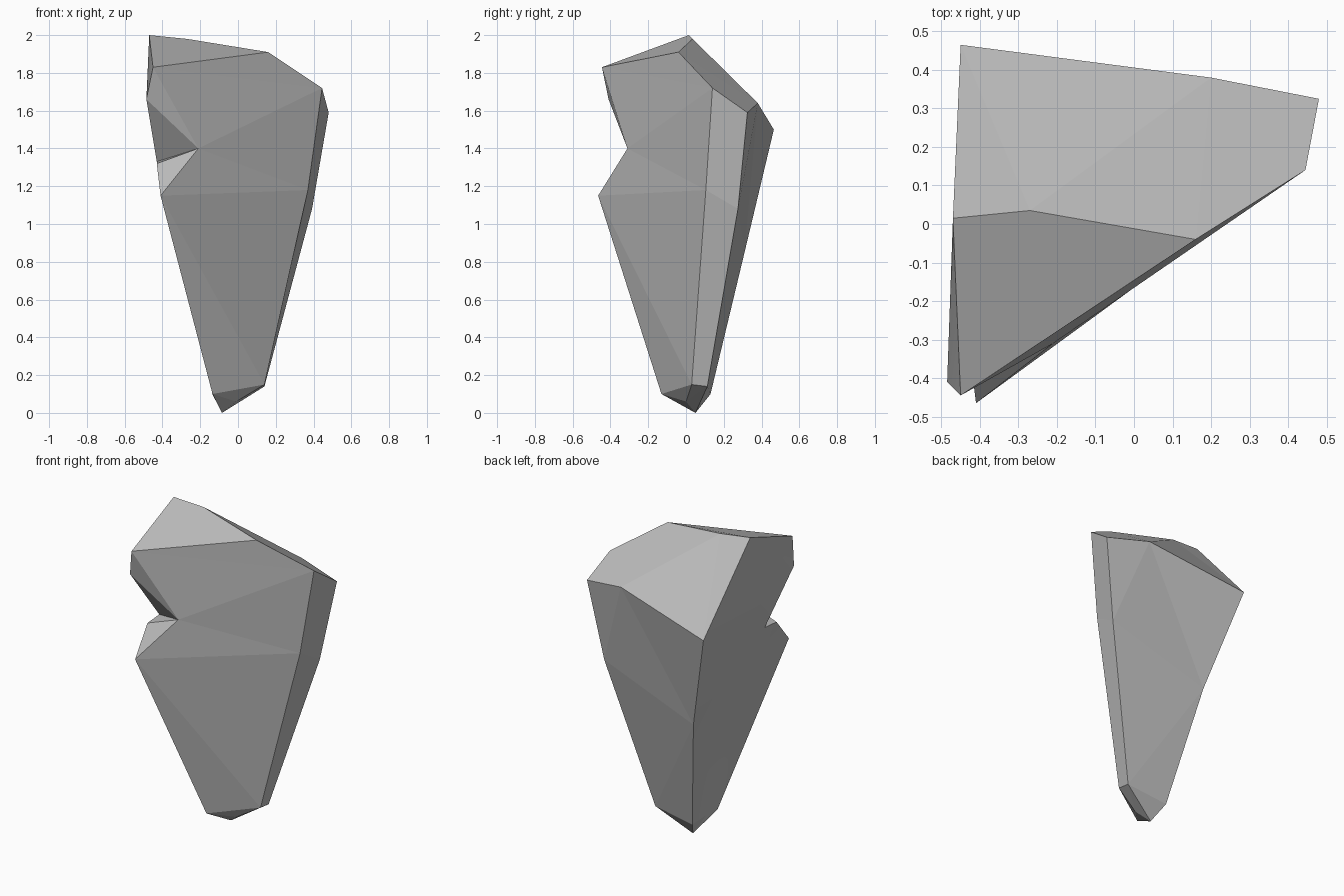
import bpy
import bmesh

default = bpy.data.objects.get("Cube")
if default:
    bpy.data.objects.remove(default, do_unlink=True)

# One plain stone colour
stone = bpy.data.materials.new("stone grey")
stone.use_nodes = True
colour = (0.5, 0.5, 0.5, 1)
stone.diffuse_color = colour
stone.node_tree.nodes["Principled BSDF"].inputs["Base Color"].default_value = colour

# Corners of the rock, named by where they sit
corners = {
    # crown and shoulder
    "peak": (-.47, .015, 2), "crown": (-.27, .035, 1.98), "brow": (.16, -.04, 1.91),
    "beak": (-.45, -.445, 1.83), "beak_low": (-.485, -.41, 1.66),
    "shoulder_front": (.445, .14, 1.72), "shoulder_back": (.48, .325, 1.59),
    "rear_mid": (.2, .38, 1.64), "rear_corner": (-.45, .465, 1.5),
    # notch and hollow side
    "notch": (-.21, -.31, 1.4), "hollow_top": (-.43, -.19, 1.33),
    "lip_back": (-.43, -.31, 1.32), "lip": (-.41, -.465, 1.15),
    "hollow_low": (-.15, -.015, .4),
    # waist
    "waist_front": (.37, .105, 1.18), "waist_back": (.392, .275, 1.08),
    "waist_rear": (-.27, .31, .85),
    # foot
    "foot_front": (-.135, -.13, .1), "foot_side": (.14, .03, .15),
    "foot_back": (.14, .113, .14), "foot_rear": (-.136, .13, .1),
    "foot_hollow": (-.115, -.04, .09), "heel": (-.01, 0, .06), "tip": (-.085, .05, 0),
}

# Flat facets, part by part
flat_facets = [
    # top
    "peak crown brow beak",
    # rear slope
    "peak rear_corner crown", "crown rear_corner rear_mid", "crown rear_mid brow",
    "brow rear_mid shoulder_back shoulder_front",
    # front
    "beak notch shoulder_front", "beak shoulder_front brow", "beak beak_low notch",
    "notch waist_front shoulder_front", "notch lip waist_front",
    "lip foot_side waist_front", "lip foot_front foot_side",
    # narrow side
    "shoulder_front waist_front waist_back shoulder_back",
    "waist_front foot_side foot_back waist_back",
    # rear
    "shoulder_back waist_back rear_mid", "rear_mid waist_back waist_rear",
    "rear_mid waist_rear rear_corner", "waist_back foot_back waist_rear",
    "foot_back foot_rear waist_rear",
    # notch floor
    "notch lip_back lip",
    # foot
    "foot_front heel foot_side", "foot_front tip heel", "foot_side heel foot_back",
    "heel tip foot_back", "foot_back tip foot_rear", "foot_rear tip foot_hollow",
    "foot_hollow tip foot_front",
]

# Softly shaded facets of the hollow side
soft_facets = [
    "peak beak beak_low", "peak beak_low hollow_top", "peak hollow_top rear_corner",
    "beak_low notch hollow_top", "notch lip_back hollow_top",
    "rear_corner hollow_top waist_rear", "waist_rear hollow_top hollow_low",
    "hollow_top lip_back hollow_low", "lip_back lip hollow_low",
    "lip foot_front hollow_low", "foot_front foot_hollow hollow_low",
    "hollow_low foot_hollow foot_rear", "waist_rear hollow_low foot_rear",
]

bm = bmesh.new()
points = {name: bm.verts.new(co) for name, co in corners.items()}
for group, soft in ((flat_facets, False), (soft_facets, True)):
    for facet in group:
        face = bm.faces.new([points[name] for name in facet.split()])
        face.smooth = soft
bmesh.ops.recalc_face_normals(bm, faces=bm.faces)

# Keep hard corners crisp
for edge in bm.edges:
    if edge.is_manifold and edge.calc_face_angle() > 1:
        edge.smooth = False

mesh = bpy.data.meshes.new("rock_shard")
bm.to_mesh(mesh)
bm.free()
mesh.materials.append(stone)
rock = bpy.data.objects.new("rock_shard", mesh)
bpy.context.collection.objects.link(rock)
